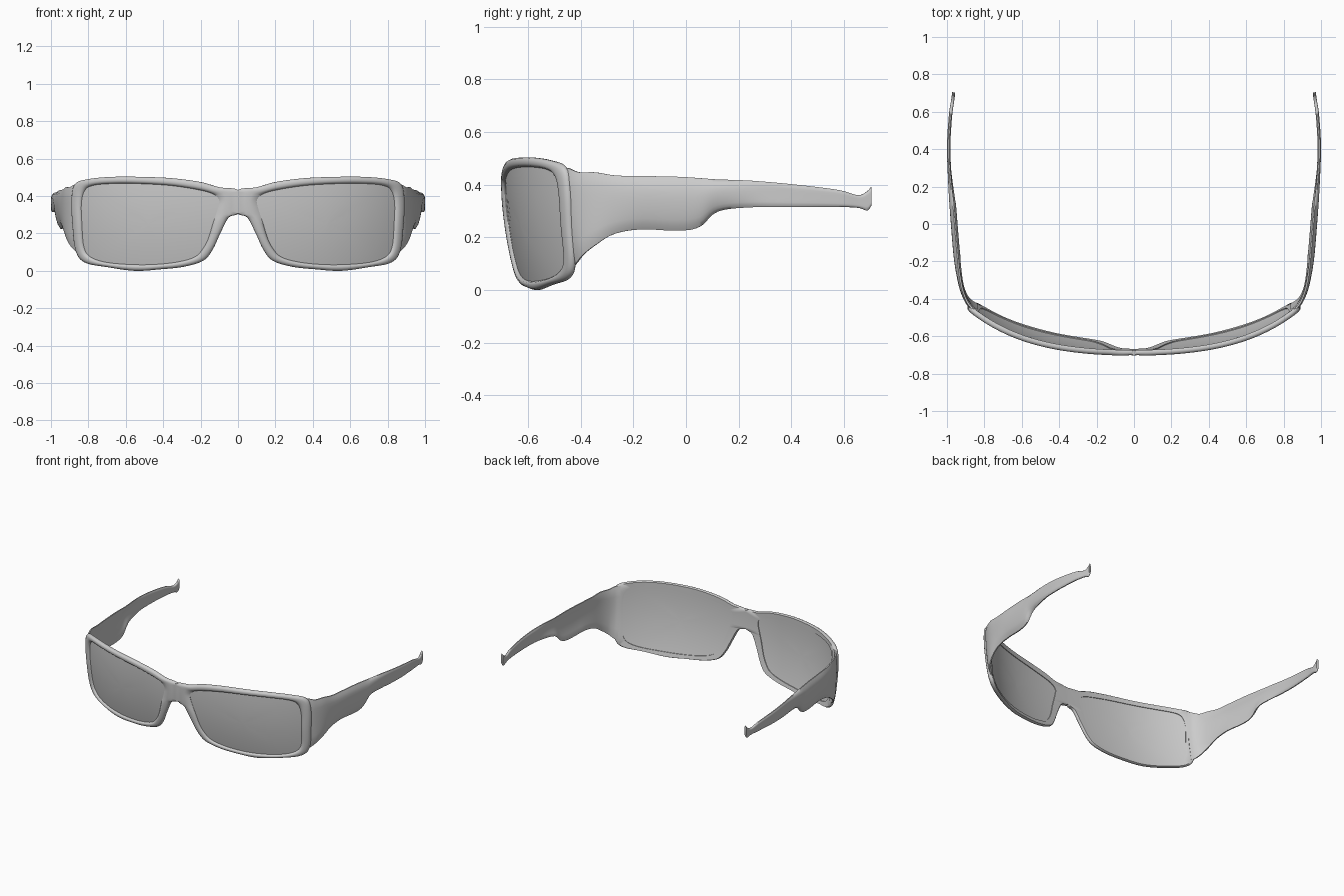
import bpy, bmesh, math
from mathutils import Vector

if "Cube" in bpy.data.objects:
    bpy.data.objects.remove(bpy.data.objects["Cube"])

# Paired outlines of one eye in front view (x, z): lens edge and frame edge
LENS = [(.10, .37), (.115, .31), (.135, .25), (.16, .17), (.19, .115), (.23, .075), (.31, .05),
        (.42, .036), (.55, .033), (.7, .045), (.79, .075), (.825, .13), (.835, .25), (.838, .36),
        (.82, .43), (.77, .458), (.65, .467), (.5, .465), (.35, .455), (.22, .435), (.15, .418), (.115, .398)]
EDGE = [(0, .37), (0, .306), (.05, .285), (.095, .2), (.135, .115), (.185, .055), (.29, .022),
        (.42, .008), (.55, 0), (.7, .02), (.82, .045), (.868, .11), (.885, .25), (.89, .38),
        (.87, .465), (.79, .492), (.66, .503), (.5, .502), (.35, .495), (.2, .475), (.1, .447), (0, .433)]
# Temple arm stations: x, y of the outer face, top z, bottom z
ARM = [(.85, -.475, .465, .09), (.88, -.452, .462, .11), (.908, -.41, .447, .14), (.932, -.35, .447, .175),
       (.95, -.27, .435, .215), (.965, -.17, .433, .23), (.977, -.03, .43, .225), (.983, .05, .425, .24),
       (.988, .12, .42, .298), (.995, .25, .415, .314), (1.0, .42, .40, .315), (.99, .58, .38, .315),
       (.979, .655, .36, .312), (.974, .69, .375, .302), (.972, .705, .392, .32)]


def spline(pts, n, closed):
    """Catmull-Rom curve through the points."""
    p = [Vector(q) for q in pts]
    m = len(p)
    get = (lambda i: p[i % m]) if closed else (lambda i: p[max(0, min(m - 1, i))])
    out = []
    for i in range(m if closed else m - 1):
        a, b, c, d = (get(i + k) for k in (-1, 0, 1, 2))
        for k in range(n):
            t = k / n
            out.append(.5 * (2 * b + (c - a) * t + (2 * a - 5 * b + 4 * c - d) * t * t
                             + (3 * b - a - 3 * c + d) * t ** 3))
    return out if closed else out + [p[-1]]


def tilt(z):
    return .3 * max(0, .45 - z) ** 2


def wrap(x, z, off):
    """Place a flat point on the curved front, pushed out along its normal."""
    y = -.69 + .156 * x * x + .195 * x ** 4 + tilt(z)
    n = Vector((.312 * x + .78 * x ** 3, -1, 0)).normalized()
    return Vector((x, y, z)) + n * off


def make(name, rings, loop_rings, caps):
    """Skin closed rings into a mesh, mirrored across x."""
    bm = bmesh.new()
    vs = [[bm.verts.new(c) for c in r] for r in rings]
    m = len(vs[0])
    for i in range(len(vs) if loop_rings else len(vs) - 1):
        a, b = vs[i], vs[(i + 1) % len(vs)]
        for j in range(m):
            k = (j + 1) % m
            quad = (a[j], a[k], b[k], b[j])
            if any(v.co.x > 1e-4 for v in quad):
                bm.faces.new(quad)
    if caps:
        bm.faces.new(vs[0])
        bm.faces.new(vs[-1])
    bmesh.ops.recalc_face_normals(bm, faces=bm.faces)
    me = bpy.data.meshes.new(name)
    bm.to_mesh(me)
    bm.free()
    ob = bpy.data.objects.new(name, me)
    bpy.context.collection.objects.link(ob)
    mod = ob.modifiers.new("mirror", 'MIRROR')
    mod.merge_threshold = .0005
    bpy.context.view_layer.objects.active = ob
    bpy.ops.object.select_all(action='DESELECT')
    ob.select_set(True)
    bpy.ops.object.shade_smooth_by_angle(angle=math.radians(50))
    return ob


inner = spline(LENS, 5, True)
outer = spline(EDGE, 5, True)

# Frame front: rounded rim section swept between the two outlines
SECTION = [(0, -.016), (0, .001), (.15, .010), (.35, .014), (.65, .014), (.88, .010),
           (1, .001), (1, -.009), (.88, -.016)]
rings = []
for a, b in zip(inner, outer):
    b.x = max(0, b.x)
    b.y = max(0, b.y)
    ring = []
    for t, off in SECTION:
        q = a.lerp(b, t)
        if q.x < 1e-4:
            q.x = 0
            off = .014 if off > 0 else -.016
        ring.append(wrap(q.x, q.y, off))
    rings.append(ring)
make("frame_front", rings, True, False)

# Lenses: thin curved sheets made of concentric rings, front and back
centre = Vector((.48, .25))
layers = [(s, -.001) for s in (.02, .2, .4, .6, .8, .93, 1.01)]
layers += [(s, -.011) for s in (1.01, .93, .8, .6, .4, .2, .02)]
rings = []
for s, off in layers:
    flat = [centre.lerp(p, s) for p in inner]
    rings.append([wrap(q.x, q.y, off) for q in flat])
make("lenses", rings, False, True)

# Temple arms: tall thin section, bulged outward, lofted along the side
path = spline(ARM, 5, False)
rings = []
N = 10
for i, p in enumerate(path):
    tan = path[min(i + 1, len(path) - 1)] - path[max(i - 1, 0)]
    n = Vector((tan[1], -tan[0], 0)).normalized()
    fade = max(0, min(1, (-.3 - p[1]) / .15))
    bulge = max(0, min(1, (p[1] + .42) / .25)) * max(0, min(1, (.3 - p[1]) / .2))
    thick = .024 - .008 * i / len(path)
    face, back = [], []
    for k in range(N + 1):
        u = k / N
        z = p[2] + (p[3] - p[2]) * u
        lean = -bulge * (.022 * max(0, u - .35) ** 2 / .42 + .012 * max(0, .35 - u) ** 2 / .12)
        half = thick / 2 * (.35 + .65 * math.sqrt(max(0, 1 - (2 * u - 1) ** 6)))
        mid = Vector((p[0], p[1] + tilt(z) * fade, z)) + n * (lean - thick / 2)
        face.append(mid + n * half)
        back.append(mid - n * half)
    rings.append(face + back[::-1])
make("temple_arms", rings, False, True)
